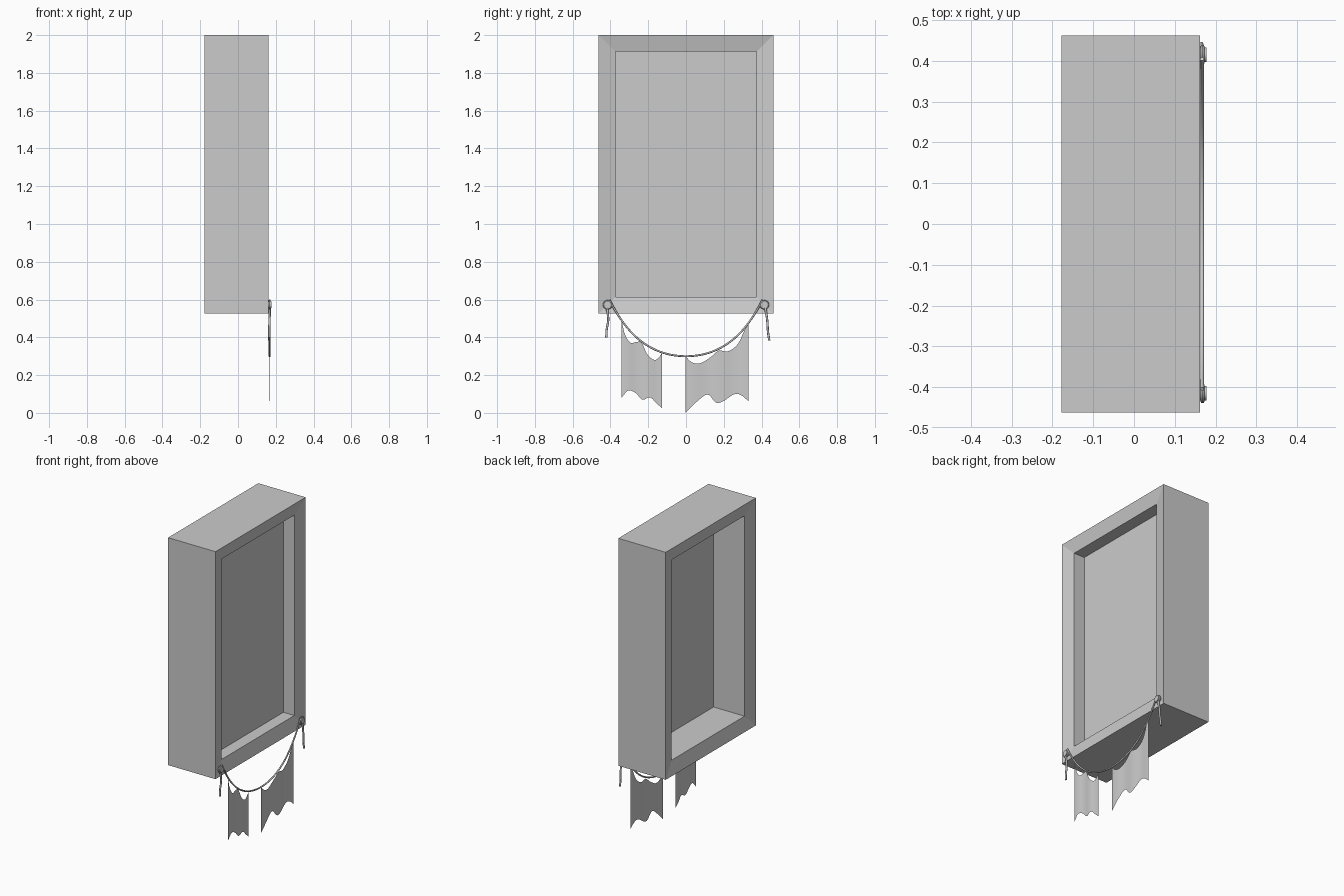
import bpy, bmesh, math
from mathutils import Vector

if "Cube" in bpy.data.objects:
    bpy.data.objects.remove(bpy.data.objects["Cube"])


def make_object(name, verts, faces, smooth=False):
    bm = bmesh.new()
    vs = [bm.verts.new(v) for v in verts]
    for f in faces:
        bm.faces.new([vs[i] for i in f])
    bmesh.ops.recalc_face_normals(bm, faces=bm.faces)
    me = bpy.data.meshes.new(name)
    bm.to_mesh(me)
    bm.free()
    for p in me.polygons:
        p.use_smooth = smooth
    ob = bpy.data.objects.new(name, me)
    bpy.context.collection.objects.link(ob)
    return ob


def rect(x, inset):
    y, lo, hi = 0.462 - inset, 0.525 + inset, 2.0 - inset
    return [(x, -y, lo), (x, y, lo), (x, y, hi), (x, -y, hi)]


def spline(pts, y):
    """Smooth interpolation of (y, z) points."""
    n = len(pts)
    slope = []
    for i in range(n):
        a, b = pts[max(i - 1, 0)], pts[min(i + 1, n - 1)]
        slope.append((b[1] - a[1]) / (b[0] - a[0]))
    i = 0
    while i < n - 2 and y > pts[i + 1][0]:
        i += 1
    (y0, z0), (y1, z1) = pts[i], pts[i + 1]
    h = y1 - y0
    t = (y - y0) / h
    return ((2*t**3 - 3*t*t + 1) * z0 + (t**3 - 2*t*t + t) * h * slope[i]
            + (3*t*t - 2*t**3) * z1 + (t**3 - t*t) * h * slope[i + 1])


def cord(name, pts, radius):
    cu = bpy.data.curves.new(name, 'CURVE')
    cu.dimensions = '3D'
    cu.bevel_depth = radius
    cu.bevel_resolution = 2
    cu.resolution_u = 6
    cu.use_fill_caps = True
    sp = cu.splines.new('BEZIER')
    sp.bezier_points.add(len(pts) - 1)
    for bp, p in zip(sp.bezier_points, pts):
        bp.co = p
        bp.handle_left_type = bp.handle_right_type = 'AUTO'
    ob = bpy.data.objects.new(name, cu)
    bpy.context.collection.objects.link(ob)
    return ob


def cloth(name, top, bottom, fold):
    nu, nv = 32, 12
    y0, y1 = top[0][0], top[-1][0]
    verts, faces = [], []
    for i in range(nu + 1):
        y = y0 + (y1 - y0) * i / nu
        zt, zb = spline(top, y), max(0.0, spline(bottom, y))
        for j in range(nv + 1):
            x = 0.166 + 0.002 * math.sin(fold * i / nu)
            verts.append((x, y, zt + (zb - zt) * j / nv))
    for i in range(nu):
        for j in range(nv):
            a = i * (nv + 1) + j
            faces.append((a, a + 1, a + nv + 2, a + nv + 1))
    return make_object(name, verts, faces, True)


# Window frame: outer box, sloped rims on both sides, open centre
loops = [rect(0.162, 0), rect(0.142, 0.088), rect(-0.158, 0.088), rect(-0.178, 0)]
verts = [v for lp in loops for v in lp]
faces = []
for a in range(4):
    b = (a + 1) % 4
    for k in range(4):
        m = (k + 1) % 4
        faces.append((a*4 + k, a*4 + m, b*4 + m, b*4 + k))
make_object("window_frame", verts, faces)

# Thin pane set towards the +x side
make_object("window_pane", rect(0.064, 0.088), [(0, 1, 2, 3)])

# Sagging clothes line
line = []
for i in range(25):
    y = -0.405 + 0.81 * i / 24
    line.append((0.167, y, 0.3 + 1.2 * y**2 + 3.75 * y**4))
cord("clothes_line", line, 0.005)

# Pegs with a turn of line around each
for s, side in ((-1, "left"), (1, "right")):
    bpy.ops.mesh.primitive_cylinder_add(vertices=16, radius=0.018, depth=0.020,
                                        location=(0.168, s * 0.415, 0.572),
                                        rotation=(0, math.pi / 2, 0))
    bpy.context.object.name = side + "_peg"
    bpy.ops.object.shade_smooth_by_angle()
    bpy.ops.mesh.primitive_torus_add(major_radius=0.02, minor_radius=0.005,
                                     major_segments=24, minor_segments=8,
                                     location=(0.168, s * 0.415, 0.572),
                                     rotation=(0, math.pi / 2, 0))
    bpy.context.object.name = side + "_loop"
    bpy.ops.object.shade_smooth_by_angle()

# Loose line ends below the pegs
cord("left_tail", [(0.168, -0.418, 0.556), (0.167, -0.412, 0.49),
                   (0.165, -0.420, 0.44), (0.165, -0.422, 0.40)], 0.006)
cord("right_tail", [(0.168, 0.420, 0.556), (0.167, 0.430, 0.49),
                    (0.165, 0.434, 0.43), (0.165, 0.441, 0.383)], 0.006)

# Hanging cloths with scalloped edges
cloth("narrow_cloth",
      [(-0.342, 0.495), (-0.325, 0.42), (-0.295, 0.372), (-0.26, 0.376),
       (-0.235, 0.372), (-0.205, 0.31), (-0.165, 0.28), (-0.14, 0.298), (-0.127, 0.318)],
      [(-0.342, 0.08), (-0.306, 0.118), (-0.264, 0.103), (-0.232, 0.07),
       (-0.19, 0.082), (-0.155, 0.05), (-0.127, 0.025)], 12)
cloth("wide_cloth",
      [(-0.003, 0.30), (0.03, 0.268), (0.075, 0.263), (0.137, 0.30), (0.174, 0.33),
       (0.22, 0.325), (0.275, 0.365), (0.306, 0.43), (0.33, 0.485)],
      [(-0.003, 0.0), (0.058, 0.06), (0.116, 0.097), (0.158, 0.055), (0.19, 0.058),
       (0.259, 0.10), (0.295, 0.092), (0.33, 0.062)], 14)
